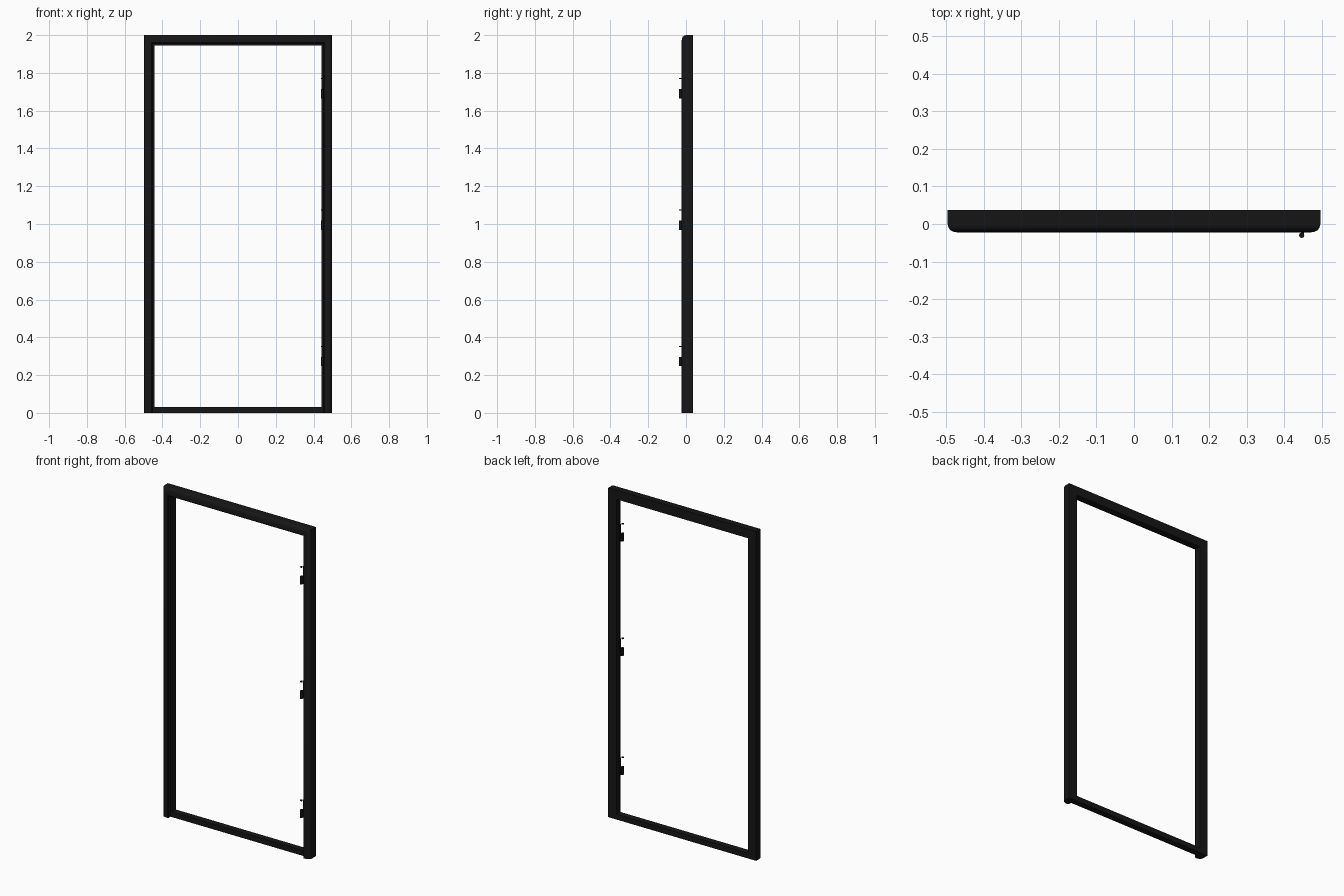
import bpy, bmesh, math

if "Cube" in bpy.data.objects:
    bpy.data.objects.remove(bpy.data.objects["Cube"])

HALF_W, TOP = 0.497, 2.0
black = bpy.data.materials.new("black_paint")
black.diffuse_color = (0.008, 0.008, 0.008, 1)
black.use_nodes = True
black.node_tree.nodes["Principled BSDF"].inputs["Base Color"].default_value = black.diffuse_color


def finish(bm, name):
    bmesh.ops.recalc_face_normals(bm, faces=bm.faces)
    mesh = bpy.data.meshes.new(name)
    bm.to_mesh(mesh)
    bm.free()
    obj = bpy.data.objects.new(name, mesh)
    obj.data.materials.append(black)
    bpy.context.collection.objects.link(obj)
    bpy.context.view_layer.objects.active = obj
    obj.select_set(True)
    bpy.ops.object.shade_smooth_by_angle(angle=math.radians(35))
    obj.select_set(False)
    return obj


def box(name, x0, x1, y0, y1, z0, z1):
    bm = bmesh.new()
    bmesh.ops.create_cube(bm, size=1)
    for v in bm.verts:
        v.co = ((x0 + x1) / 2 + v.co.x * (x1 - x0),
                (y0 + y1) / 2 + v.co.y * (y1 - y0),
                (z0 + z1) / 2 + v.co.z * (z1 - z0))
    return finish(bm, name)


def cylinder(name, x, y, z0, z1, r):
    bm = bmesh.new()
    bmesh.ops.create_cone(bm, cap_ends=True, segments=16, radius1=r, radius2=r, depth=z1 - z0)
    bmesh.ops.translate(bm, verts=bm.verts, vec=(x, y, (z0 + z1) / 2))
    return finish(bm, name)


# Jambs and header: one rebated profile (inset from outside, y) mitred round three sides
profile = [(0, 0.037), (0, 0.0), (0.003, -0.010), (0.008, -0.017), (0.017, -0.021),
           (0.030, -0.023), (0.040, -0.023), (0.044, -0.019), (0.044, 0.0),
           (0.055, 0.0), (0.055, 0.037)]
bm = bmesh.new()
rings = []
for side, at_top in ((-1, 0), (-1, 1), (1, 1), (1, 0)):
    rings.append([bm.verts.new((side * (HALF_W - u), y, (TOP - u) if at_top else 0))
                  for u, y in profile])
n = len(profile)
for a, b in zip(rings, rings[1:]):
    for i in range(n):
        j = (i + 1) % n
        bm.faces.new((a[i], a[j], b[j], b[i]))
bm.faces.new(rings[0])
bm.faces.new(rings[-1])
finish(bm, "door_frame")

# Sill between the door stops
box("sill", -0.444, 0.444, 0.0, 0.037, 0.0, 0.032)

# Three hinge halves on the right jamb: leaf, lower knuckle, pin cap
for i, z in enumerate((0.247, 0.969, 1.665), 1):
    box(f"hinge_leaf_{i}", 0.4505, 0.454, -0.021, -0.001, z, z + 0.105)
    box(f"hinge_web_{i}", 0.446, 0.4535, -0.029, -0.020, z, z + 0.049)
    cylinder(f"hinge_knuckle_{i}", 0.447, -0.030, z, z + 0.049, 0.007)
    cylinder(f"hinge_cap_{i}", 0.447, -0.030, z + 0.102, z + 0.107, 0.007)
